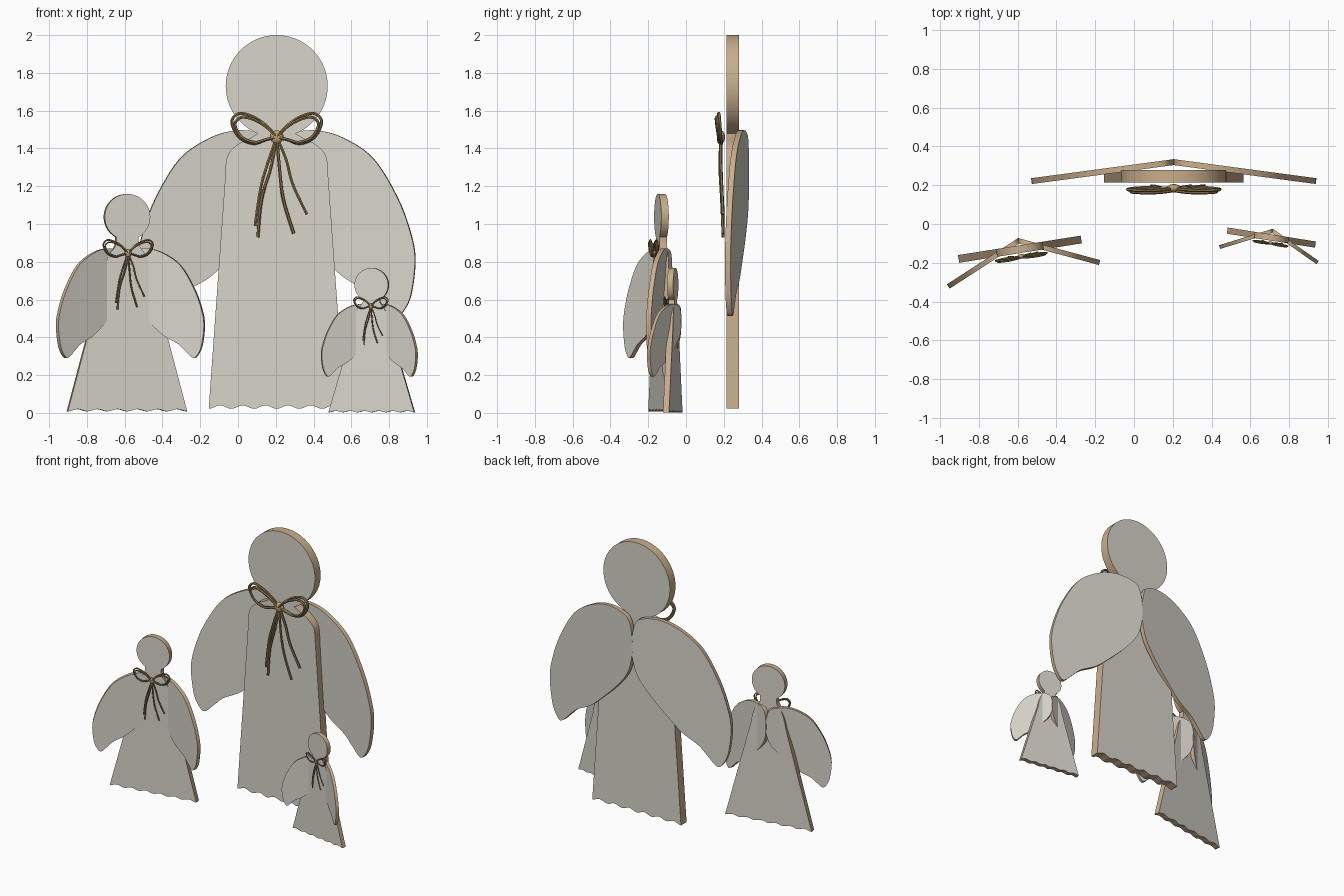
import bpy, bmesh, math
from math import sin, cos, pi, radians
from mathutils import Matrix, Vector

cube = bpy.data.objects.get("Cube")
if cube:
    bpy.data.objects.remove(cube, do_unlink=True)


def material(name, rgb):
    m = bpy.data.materials.new(name)
    m.use_nodes = True
    m.diffuse_color = (*rgb, 1)
    m.node_tree.nodes["Principled BSDF"].inputs["Base Color"].default_value = (*rgb, 1)
    return m


PAINT = material("off_white_paint", (0.68, 0.66, 0.59))
WOOD = material("tan_wood_edge", (0.59, 0.42, 0.26))
TWINE = material("brown_twine", (0.31, 0.21, 0.09))
KNOT = material("golden_knot", (0.55, 0.37, 0.17))


def smooth_path(pts, closed=False, steps=6):
    """Catmull-Rom curve through the points."""
    pts = [Vector(p) for p in pts]
    n = len(pts)
    get = (lambda i: pts[i % n]) if closed else (lambda i: pts[min(max(i, 0), n - 1)])
    out = []
    for i in range(n if closed else n - 1):
        a, b, c, d = get(i - 1), get(i), get(i + 1), get(i + 2)
        for k in range(steps):
            t = k / steps
            out.append(0.5 * (2 * b + (c - a) * t + (2 * a - 5 * b + 4 * c - d) * t * t
                              + (3 * b - a - 3 * c + d) * t ** 3))
    if not closed:
        out.append(pts[-1])
    return out


def shade(obj):
    bpy.ops.object.select_all(action='DESELECT')
    obj.select_set(True)
    bpy.context.view_layer.objects.active = obj
    bpy.ops.object.shade_smooth_by_angle(angle=radians(35))


def add_mesh(name, bm, mats, matrix):
    mesh = bpy.data.meshes.new(name)
    bm.to_mesh(mesh)
    bm.free()
    for m in mats:
        mesh.materials.append(m)
    obj = bpy.data.objects.new(name, mesh)
    bpy.context.collection.objects.link(obj)
    obj.matrix_world = matrix
    shade(obj)
    return obj


def slab(name, outline, y0, y1, matrix):
    """Board cut from an x-z outline: painted faces, bare wood edges."""
    bm = bmesh.new()
    face = bm.faces.new([bm.verts.new((x, y0, z)) for x, z in outline])
    ext = bmesh.ops.extrude_face_region(bm, geom=[face])
    moved = [v for v in ext["geom"] if isinstance(v, bmesh.types.BMVert)]
    bmesh.ops.translate(bm, verts=moved, vec=(0, y1 - y0, 0))
    bmesh.ops.recalc_face_normals(bm, faces=bm.faces)
    for f in bm.faces:
        f.material_index = 0 if abs(f.normal.y) > 0.9 else 1
    return add_mesh(name, bm, (PAINT, WOOD), matrix)


def body_outline(side, hem, waves, head_z, head_r, neck):
    """Scalloped hem, sides, shoulders, and a round head."""
    half = hem[0]
    n = 48
    pts = []
    for i in range(1, n):
        t = i / n
        pts.append((-half + 2 * half * t, hem[1] + hem[2] * (1 - cos(2 * pi * waves * t))))
    right = [(half, hem[1])] + [tuple(p) for p in smooth_path(side)]
    start = math.asin(neck / head_r)
    count = 30
    arc = [start + (pi - start) * i / count for i in range(count + 1)]
    right += [(head_r * sin(a), head_z - head_r * cos(a)) for a in arc[:-1]]
    left = [(-x, z) for x, z in reversed(right)]
    return pts + right + [(0, head_z + head_r)] + left


# Wing outline: distance out from the joint, depth below the wing top
WING = [(0.0, -0.17), (0.03, -0.05), (0.1, -0.01), (0.22, 0.0), (0.36, -0.04),
        (0.52, -0.15), (0.65, -0.36), (0.72, -0.55), (0.742, -0.69), (0.72, -0.87),
        (0.675, -0.962), (0.635, -0.978), (0.57, -0.92), (0.5, -0.855), (0.38, -0.79),
        (0.285, -0.71), (0.14, -0.57), (0.04, -0.44), (0.0, -0.30)]

# Bow paths (x, y, z) measured from the knot
LOOP = [(0, 0, 0), (0.06, -0.008, 0.065), (0.13, -0.012, 0.11), (0.2, -0.01, 0.125),
        (0.238, -0.006, 0.08), (0.2, 0, 0.0), (0.125, 0.004, -0.033), (0.06, 0, -0.015),
        (0, 0, 0)]
TAILS = [[(0, 0, 0), (-0.03, -0.004, -0.16), (-0.08, 0.006, -0.33), (-0.1, 0.012, -0.53)],
         [(0, 0, 0), (-0.045, 0, -0.13), (-0.085, 0.004, -0.27), (-0.115, 0.012, -0.47)],
         [(0, 0, 0), (0.015, -0.004, -0.17), (0.035, 0.004, -0.33), (0.09, 0.012, -0.51)],
         [(0, 0, 0), (0.05, 0, -0.12), (0.085, 0.004, -0.25), (0.16, 0.012, -0.41)]]


def cord(name, paths, radius, matrix):
    curve = bpy.data.curves.new(name, 'CURVE')
    curve.dimensions = '3D'
    curve.bevel_depth = radius
    curve.bevel_resolution = 1
    curve.use_fill_caps = True
    curve.materials.append(TWINE)
    for path in paths:
        pts = smooth_path(path)
        s = curve.splines.new('POLY')
        s.points.add(len(pts) - 1)
        for p, co in zip(s.points, pts):
            p.co = (*co, 1)
    obj = bpy.data.objects.new(name, curve)
    bpy.context.collection.objects.link(obj)
    obj.matrix_world = matrix
    bpy.ops.object.select_all(action='DESELECT')
    obj.select_set(True)
    bpy.context.view_layer.objects.active = obj
    bpy.ops.object.convert(target='MESH')
    shade(bpy.context.view_layer.objects.active)


def bow(prefix, scale, matrix):
    def sized(path, sx=1, sz=1, dy=0):
        return [(x * sx * scale, (y + dy) * scale, z * sz * scale) for x, y, z in path]
    loops = []
    for side in (-1, 1):
        loops += [sized(LOOP, side), sized(LOOP, side * 0.93, 0.84, -0.012)]
    cord(prefix + "_bow_loops", loops, 0.0085 * scale, matrix)
    cord(prefix + "_bow_tails", [sized(t) for t in TAILS], 0.0085 * scale, matrix)
    bm = bmesh.new()
    bmesh.ops.create_uvsphere(bm, u_segments=16, v_segments=10, radius=0.036 * scale)
    bmesh.ops.scale(bm, vec=(1, 0.6, 1), verts=bm.verts)
    add_mesh(prefix + "_bow_knot", bm, (KNOT,), matrix)


def figure(prefix, place, turn, thick, outline, wing_top, wing_scale, fold, joint,
           wing_thick, knot_z, bow_scale):
    base = Matrix.Translation(place) @ Matrix.Rotation(radians(turn), 4, 'Z')
    slab(prefix + "_body", outline, -thick / 2, thick / 2, base)
    for name, side in (("left", 1), ("right", -1)):
        pts = [(p.x * wing_scale * side, wing_top + p.y * wing_scale)
               for p in smooth_path(WING, closed=True, steps=5)]
        hinge = Matrix.Translation((0, joint, 0)) @ Matrix.Rotation(-side * radians(fold), 4, 'Z')
        slab(f"{prefix}_{name}_wing", pts, -wing_thick, 0, base @ hinge)
    front = -thick / 2 - 0.03 * bow_scale
    bow(prefix, bow_scale, base @ Matrix.Translation((0, front, knot_z)))


# Large figure: nearly straight gown with rounded shoulders
figure("large", (0.205, 0.247, 0), 0, 0.065,
       body_outline([(0.272, 1.26), (0.268, 1.33), (0.25, 1.38), (0.2, 1.425), (0.14, 1.455)],
                    (0.36, 0.022, 0.009), 6, 1.73, 0.27, 0.1),
       1.495, 1.0, 7.6, 0.087, 0.03, 1.46, 1.0)

# Medium figure: flared gown
figure("medium", (-0.588, -0.13, 0), 9, 0.04,
       body_outline([(0.13, 0.72), (0.118, 0.78), (0.1, 0.835), (0.07, 0.875), (0.06, 0.905)],
                    (0.32, 0.008, 0.006), 6, 1.037, 0.122, 0.06),
       0.87, 0.59, 24, 0.058, 0.026, 0.845, 0.56)

# Small figure: flared gown
figure("small", (0.708, -0.07, 0), -9, 0.032,
       body_outline([(0.095, 0.46), (0.086, 0.51), (0.07, 0.55), (0.05, 0.58), (0.044, 0.592)],
                    (0.23, 0.003, 0.004), 6, 0.677, 0.09, 0.045),
       0.575, 0.39, 26, 0.046, 0.02, 0.565, 0.385)
